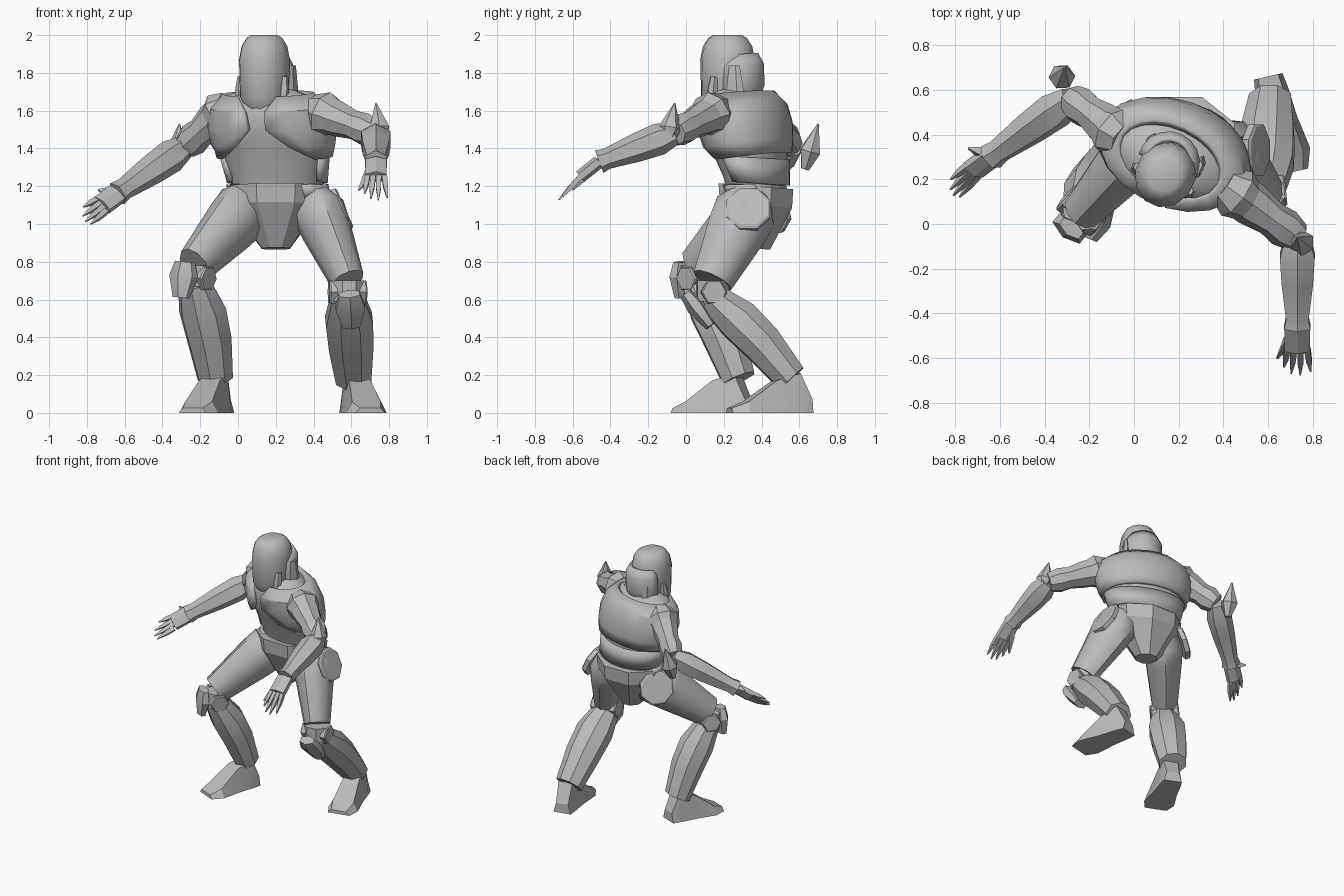
import bpy, bmesh, math
from mathutils import Vector

cube = bpy.data.objects.get("Cube")
if cube:
    bpy.data.objects.remove(cube, do_unlink=True)

UP = Vector((0, 0, 1))
grey = bpy.data.materials.new("plain_grey")
grey.use_nodes = True
grey.diffuse_color = (.5, .5, .5, 1)
grey.node_tree.nodes["Principled BSDF"].inputs["Base Color"].default_value = grey.diffuse_color


def skin(name, rings, closed=True, thickness=0, smooth=30):
    """Bridge point rings into a solid, or into a plate of a given thickness."""
    bm = bmesh.new()
    rows = [[bm.verts.new(point) for point in ring] for ring in rings]
    count = len(rows[0])
    for low, high in zip(rows, rows[1:]):
        for i in range(count if closed else count - 1):
            j = (i + 1) % count
            bm.faces.new((low[i], low[j], high[j], high[i]))
    if closed:
        bm.faces.new(reversed(rows[0]))
        bm.faces.new(rows[-1])
    bmesh.ops.recalc_face_normals(bm, faces=bm.faces)
    mesh = bpy.data.meshes.new(name)
    bm.to_mesh(mesh)
    bm.free()
    mesh.materials.append(grey)
    part = bpy.data.objects.new(name, mesh)
    bpy.context.collection.objects.link(part)
    if thickness:
        modifier = part.modifiers.new("thickness", 'SOLIDIFY')
        modifier.thickness, modifier.offset = thickness, 0
    bpy.ops.object.select_all(action='DESELECT')
    bpy.context.view_layer.objects.active = part
    part.select_set(True)
    bpy.ops.object.shade_smooth_by_angle(angle=math.radians(smooth))


def limb(name, start, end, width, depth, side, shape, sides=8, bow=Vector(), smooth=30):
    """Loft from start to end; shape lists (fraction along, scale), bow bends the middle."""
    start, end = Vector(start), Vector(end)
    along = (end - start).normalized()
    across = Vector(side)
    across = (across - along * across.dot(along)).normalized()
    normal = along.cross(across)
    rings = []
    for t, scale in shape:
        centre = start.lerp(end, t) + bow * math.sin(math.pi * t)
        angles = [math.tau * (k + .5) / sides for k in range(sides)]
        rings.append([centre + across * width * scale * math.cos(a)
                      + normal * depth * scale * math.sin(a) for a in angles])
    skin(name, rings, smooth=smooth)


# Shared tapers
STRAIGHT = ((0, 1), (1, 1))
SPIKE = ((0, .4), (.4, 1), (1, .06))
FINGER = ((0, 1), (.5, .9), (1, .2))
BULGE = ((0, .7), (.4, 1), (1, .6))
DISC = ((0, 1), (.8, 1), (1, .9))
FOREARM = ((0, .7), (.2, 1), (.5, .9), (.9, .65), (1, .75))
UPPER_ARM = ((0, 1), (.3, 1), (.6, .8), (.8, .9), (1, .7))
THIGH = ((0, .6), (.2, 1), (.4, .95), (.7, .8), (1, .65))
SHIN = ((0, .7), (.3, 1), (.6, .95), (1, .75))


def oval(centre, width, depth, twist, tilt=0, start=0, end=360, count=16):
    """Level oval, twisted about z, rising toward the back by tilt; the front is at -90."""
    turn = math.radians(twist)
    points = []
    for k in range(count):
        t = math.radians(start + (end - start) * k / (count if end - start >= 360 else count - 1))
        u, v = width * math.cos(t), depth * math.sin(t)
        points.append(Vector(centre) + Vector((u * math.cos(turn) - v * math.sin(turn),
                                               u * math.sin(turn) + v * math.cos(turn), tilt * v)))
    return points


def body(z, width, **extra):
    """Oval on the leaning, twisting spine at a height."""
    rise = max(z - 1.1, 0) / .6
    centre = Vector((.22, .39, z)).lerp(Vector((.16, .28, z)), rise)
    return oval(centre, width, width * .64, -25 * math.sqrt(rise), **extra)


# Torso, open-fronted chest armour and back rib
skin("torso", [body(z, w) for z, w in (
    (1.1, .23), (1.25, .25), (1.4, .3), (1.5, .33), (1.6, .31), (1.68, .23), (1.72, .12))], smooth=45)
skin("chest_armour", [body(z, w, tilt=.1, start=gap - 93, end=273 - gap, count=19)
                      for z, w, gap in ((1.36, .3, 58), (1.43, .325, 30), (1.52, .34, 11),
                                        (1.61, .32, 13), (1.68, .24, 30))],
     closed=False, thickness=.035)
skin("back_rib", [body(z, w, tilt=-.1, start=-25, end=205) for z, w in ((1.22, .255), (1.36, .285))],
     closed=False, thickness=.03)

# Pelvis wedge with belt panels
skin("pelvis", [oval((.2, .37, z), w, w * .7 + .025, 0, -.08, 22.5, 382.5, 8)
                for z, w in ((1.2, .27), (1.1, .26), (.87, .08))], smooth=20)
for label, start in (("left", -55), ("right", 165)):
    skin(label + "_belt_panel", [body(z, .26, start=start, end=start + 70, count=5)
                                 for z in (1.14, 1.21)], closed=False, thickness=.03)

# Head, facing slightly to its right
FACING = -25
skull = Vector((.14, .22, 0))
skin("neck", [body(z, .12) for z in (1.6, 1.72)])
skin("helmet", [oval(skull + UP * z, w, w * 1.1, FACING, 0, 15, 375, 12)
                for z, w in ((1.61, .1), (1.67, .13), (1.87, .135), (1.94, .122),
                             (1.985, .095), (2, .07))], smooth=40)
skin("helmet_back", [oval(skull + Vector((.015, .055, z)), w, w, FACING, .1, -10, 190, 11)
                     for z, w in ((1.63, .1), (1.72, .13), (1.83, .13), (1.89, .1))],
     closed=False, thickness=.02)
left_axis = Vector((math.cos(math.radians(FACING)), math.sin(math.radians(FACING)), 0))
back_axis = UP.cross(left_axis)
for label, sign in (("left", 1), ("right", -1)):
    out = left_axis * sign
    ear = skull + out * .12 + back_axis * .09
    limb(label + "_ear_plate", ear + UP * 1.62, ear + UP * 1.84, .025, .06, out, BULGE, 6)
    pipe = skull + out * .125
    limb(label + "_neck_pipe", pipe - back_axis * .02 + UP * 1.78,
         pipe - back_axis * .04 + UP * 1.6, .03, .03, out, BULGE, 6)


def arm(label, side, shoulder, elbow, guard, spike, wrist, palm, tips, thumb):
    side = Vector(side).normalized()
    shoulder, elbow, wrist, palm = map(Vector, (shoulder, elbow, wrist, palm))
    reach = elbow - shoulder
    limb(label + "_shoulder_pad", shoulder - reach * .15, shoulder + reach * .4, .12, .12,
         side, BULGE, smooth=25)
    limb(label + "_upper_arm", shoulder, elbow, .1, .095, side, UPPER_ARM, smooth=40)
    limb(label + "_forearm", elbow, wrist, .09, .085, side, FOREARM, 6)
    limb(label + "_elbow_guard", guard, spike, .06, .06, side, SPIKE, 6)
    limb(label + "_palm", wrist, palm, .065, .035, side, STRAIGHT, 6)
    # Four fingers fan out from the knuckles
    first, last = map(Vector, tips)
    for i in range(4):
        root = palm + side * (i - 1.5) * .03
        tip = first.lerp(last, i / 3) + (first - wrist).normalized() * .03 * (i in (1, 2))
        limb(f"{label}_finger_{i + 1}", root, tip, .02, .02, side, FINGER, 4)
    limb(label + "_thumb", wrist, thumb, .03, .03, side, FINGER, 4)


arm("left", (1, 0, 0), (.44, .15, 1.59), (.73, -.06, 1.48), (.76, -.1, 1.42), (.73, -.06, 1.64),
    (.73, -.46, 1.33), (.73, -.56, 1.25),
    ((.67, -.64, 1.16), (.79, -.66, 1.14)), (.64, -.6, 1.18))
arm("right", (-.5, .5, .75), (-.07, .4, 1.6), (-.28, .56, 1.41), (-.33, .63, 1.29), (-.31, .7, 1.53),
    (-.64, .3, 1.16), (-.72, .24, 1.1),
    ((-.78, .12, 1), (-.82, .2, 1.09)), (-.74, .34, 1.18))


def leg(label, side, hip, knee, ankle, hip_plate, plate_normal, cap_top, cap_end, heel, toe):
    out = Vector(side).normalized()
    hip, knee, ankle, hip_plate = map(Vector, (hip, knee, ankle, hip_plate))
    limb(label + "_thigh", hip, knee + UP * .06, .14, .17, out, THIGH, 10, smooth=40)
    calf_bow = (ankle - knee).cross(out).normalized() * .02
    if calf_bow.y < 0:
        calf_bow.negate()
    limb(label + "_shin", knee - UP * .03, ankle, .135, .12, out, SHIN, bow=calf_bow)
    limb(label + "_hip_disc", hip_plate, hip_plate + Vector(plate_normal).normalized() * .04,
         .125, .125, UP, DISC)
    # Knee hinge with a disc at each end, and a cap in front
    for end, sign in (("outer", 1), ("inner", -1)):
        limb(f"{label}_{end}_knee_disc", knee + out * sign * .06, knee + out * sign * .1,
             .07, .07, UP, DISC, 6)
    limb(label + "_knee_band", knee + UP * .06, knee - UP * .05, .095, .09, out, STRAIGHT)
    limb(label + "_knee_cap", cap_top, cap_end, .09, .05, out, BULGE, 6)
    # Foot wedge with a raised ankle
    heel, toe = Vector(heel), Vector(toe)
    across = (toe - heel).normalized().cross(UP)
    rings = []
    for t, half, height in ((0, .065, .07), (.15, .075, .21), (.45, .085, .17),
                            (.8, .11, .06), (1, .08, .025)):
        middle = heel.lerp(toe, t)
        rings.append([middle + across * half, middle + across * half * .7 + UP * height,
                      middle - across * half * .7 + UP * height, middle - across * half])
    skin(label + "_foot", rings, smooth=20)


leg("left", (1, .1, 0), (.39, .36, 1.16), (.58, .14, .64), (.61, .56, .18),
    (.53, .33, 1.07), (.9, 0, .4), (.59, 0, .63), (.6, .13, .46),
    (.6, .66, 0), (.7, .23, 0))
leg("right", (-.75, .6, .1), (.09, .42, 1.14), (-.23, .06, .72), (-.12, .28, .18),
    (-.05, .44, 1.06), (-.7, .6, .35), (-.28, -.02, .8), (-.3, -.02, .61),
    (-.08, .33, 0), (-.24, -.05, 0))
